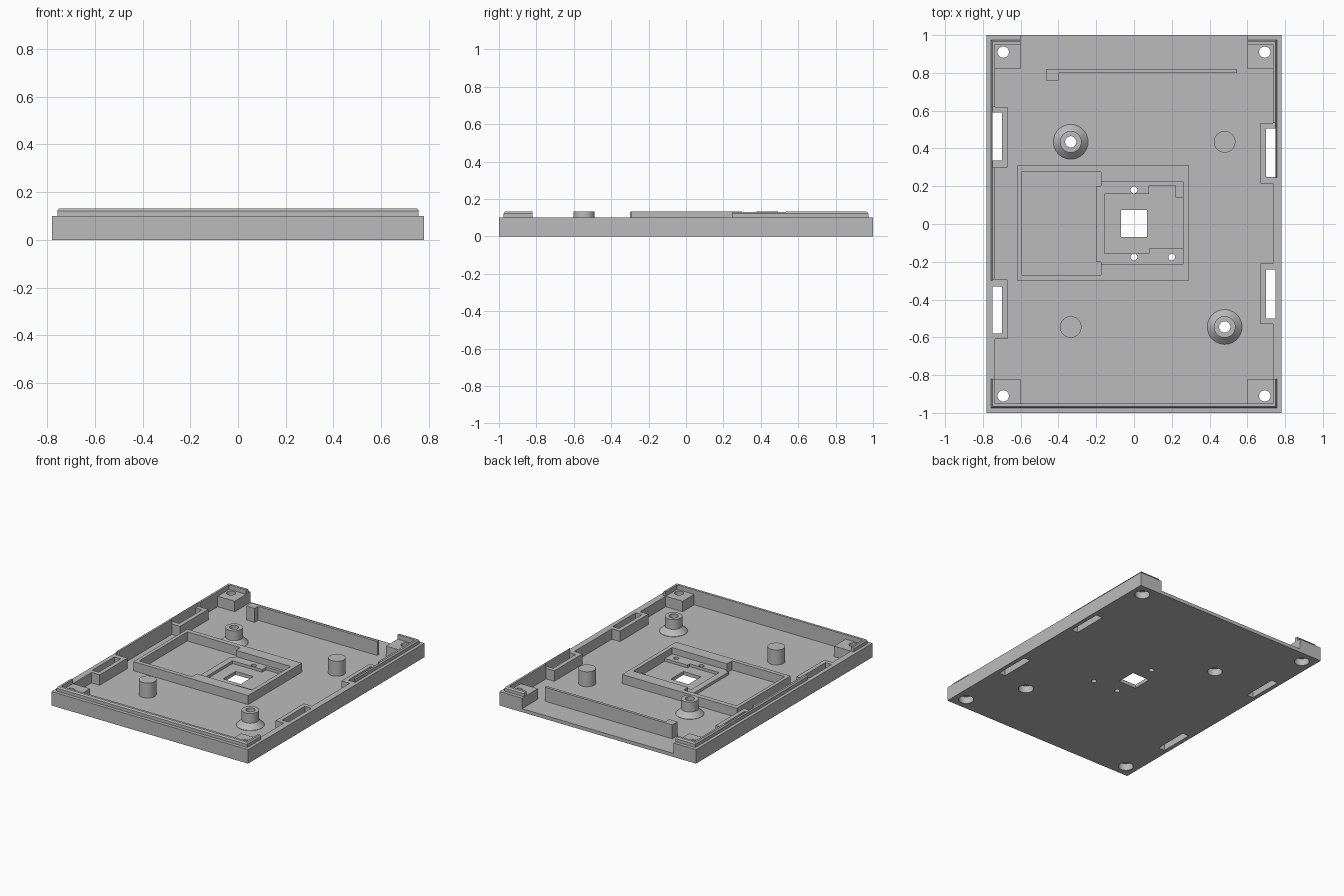
import bpy
import bmesh
from math import cos, sin, tau

if "Cube" in bpy.data.objects:
    bpy.data.objects.remove(bpy.data.objects["Cube"], do_unlink=True)

grey = bpy.data.materials.new("matte grey plastic")
grey.use_nodes = True
COLOR = (0.5, 0.5, 0.5, 1)
grey.diffuse_color = COLOR
grey.node_tree.nodes["Principled BSDF"].inputs["Base Color"].default_value = COLOR

FLOOR, WALL, LIP = 0.025, 0.10, 0.132
SUNK = 0.015          # parts start a little inside the floor


def loft(name, loops):
    """Solid through a stack of point loops, capped at both ends."""
    bm = bmesh.new()
    rings = [[bm.verts.new(p) for p in loop] for loop in loops]
    for a, b in zip(rings, rings[1:]):
        for i in range(len(a)):
            j = (i + 1) % len(a)
            bm.faces.new((a[i], a[j], b[j], b[i]))
    bm.faces.new(rings[0][::-1])
    bm.faces.new(rings[-1])
    bmesh.ops.recalc_face_normals(bm, faces=bm.faces)
    mesh = bpy.data.meshes.new(name)
    bm.to_mesh(mesh)
    bm.free()
    mesh.materials.append(grey)
    ob = bpy.data.objects.new(name, mesh)
    bpy.context.collection.objects.link(ob)
    return ob


def prism(name, points, z0, z1):
    return loft(name, [[(x, y, z) for x, y in points] for z in (z0, z1)])


def rect(x0, x1, y0, y1):
    return [(x0, y0), (x1, y0), (x1, y1), (x0, y1)]


def box(name, x0, x1, y0, y1, z0, z1):
    return prism(name, rect(x0, x1, y0, y1), z0, z1)


def turned(name, x, y, profile, sides=40):
    """Round solid from (radius, height) pairs."""
    return loft(name, [[(x + r * cos(tau * i / sides), y + r * sin(tau * i / sides), z)
                        for i in range(sides)] for r, z in profile])


def activate(ob):
    bpy.ops.object.select_all(action='DESELECT')
    ob.select_set(True)
    bpy.context.view_layer.objects.active = ob


def cut(ob, cutters):
    activate(ob)
    for c in cutters:
        mod = ob.modifiers.new("cut", 'BOOLEAN')
        mod.operation, mod.solver, mod.object = 'DIFFERENCE', 'EXACT', c
        bpy.ops.object.modifier_apply(modifier=mod.name)


def smooth(ob):
    activate(ob)
    bpy.ops.object.shade_smooth_by_angle()


# Tray: outer wall, stepped lip with chamfer, inner wall, floor
steps = [(0.78, 1.0, 0), (0.78, 1.0, WALL), (0.757, 0.975, WALL), (0.757, 0.975, 0.122),
         (0.749, 0.967, LIP), (0.735, 0.95, LIP), (0.735, 0.95, FLOOR)]
tray = loft("tray", [[(x, y, z) for x, y in rect(-w, w, -d, d)] for w, d, z in steps])

# Slot blocks: side, inner start and end, slot start and end
slots = [(-1, 0.30, 0.62, 0.335, 0.59), (-1, -0.61, -0.295, -0.58, -0.33),
         (1, 0.215, 0.535, 0.25, 0.505), (1, -0.53, -0.21, -0.50, -0.24)]
blocks, through, trims = [], [], []
for side, a, b, c, d in slots:
    def span(p, q):
        return sorted((side * p, side * q))
    blocks.append(box("slot_block", *span(0.67, 0.737), a, b, SUNK, WALL))
    through.append(box("slot_cutter", *span(0.70, 0.75), c, d, -0.1, 0.3))
    trims.append(box("lip_trim", *span(0.72, 0.75), a, b, WALL, 0.3))

# Missing stretches of lip and the open back
trims += [box("lip_trim", -0.77, -0.72, -0.82, -0.30, WALL, 0.3),
          box("lip_trim", 0.72, 0.77, -0.82, 0.245, WALL, 0.3),
          box("back_opening", -0.6, 0.6, 0.9, 1.1, FLOOR, 0.3)]

# Corner blocks with counterbored screw holes
drills = []


def drill(x, y):
    profile = [(0.05, -0.1), (0.05, 0.05), (0.03, 0.05), (0.03, 0.3)]
    drills.append(turned("drill", x, y, profile, 32))


for sx in (-1, 1):
    for sy in (-1, 1):
        xs = sorted((sx * 0.6, sx * 0.737))
        ys = sorted((sy * 0.82, sy * 0.952))
        blocks.append(box("corner_block", *xs, *ys, SUNK, WALL))
        drill(sx * 0.692, sy * 0.91)

# Screw bosses with flared feet, and plain support posts
for x, y in ((-0.335, 0.435), (0.48, -0.545)):
    drill(x, y)
    blocks.append(turned("screw_boss", x, y, [(0.092, SUNK), (0.092, FLOOR + 0.002),
                                              (0.057, 0.062), (0.057, LIP)]))
for x, y in ((0.48, 0.435), (-0.335, -0.545)):
    smooth(turned("support_post", x, y, [(0.057, SUNK), (0.057, LIP)]))

# Rib along the back
prism("back_rib", [(-0.465, 0.76), (-0.40, 0.76), (-0.40, 0.80), (0.545, 0.80),
                   (0.545, 0.82), (-0.465, 0.82)], SUNK, 0.125)

# Central frame with wide and narrow pocket
frame = box("centre_frame", -0.62, 0.29, -0.30, 0.31, SUNK, 0.09)
pocket = prism("pocket_cutter", [(-0.595, -0.27), (-0.175, -0.27), (-0.175, -0.215),
                                 (0.26, -0.215), (0.26, 0.225), (-0.175, 0.225),
                                 (-0.175, 0.275), (-0.595, 0.275)], -0.1, 0.3)
cut(frame, [pocket])

# Raised plate in the narrow pocket, with a stepped recess
plate = prism("sensor_plate", [(-0.2, -0.2), (-0.175, -0.2), (-0.175, -0.22), (0.265, -0.22),
                               (0.265, 0.23), (-0.175, 0.23), (-0.175, 0.2), (-0.2, 0.2)],
              SUNK, 0.045)
recess = prism("recess_cutter", [(-0.155, -0.155), (0.08, -0.155), (0.08, -0.13), (0.26, -0.13),
                                 (0.26, 0.14), (0.22, 0.14), (0.22, 0.205), (0.08, 0.205),
                                 (0.08, 0.16), (-0.155, 0.16)], -0.1, 0.3)
pins = [turned("pin_drill", x, y, [(0.018, -0.1), (0.018, 0.3)], 20)
        for x, y in ((0, 0.18), (0, -0.175), (0.2, -0.175))]
window = box("window_cutter", -0.07, 0.07, -0.07, 0.073, -0.1, 0.3)
cut(plate, [recess] + pins)

# Cut the tray and the blocks, then drop the cutters
cut(tray, trims + through + drills + pins + [window])
for ob in blocks:
    if ob.name.startswith("slot"):
        cut(ob, through)
    else:
        cut(ob, drills)
    smooth(ob)
for ob in (tray, plate):
    smooth(ob)
for ob in trims + through + drills + pins + [window, pocket, recess]:
    bpy.data.objects.remove(ob, do_unlink=True)
